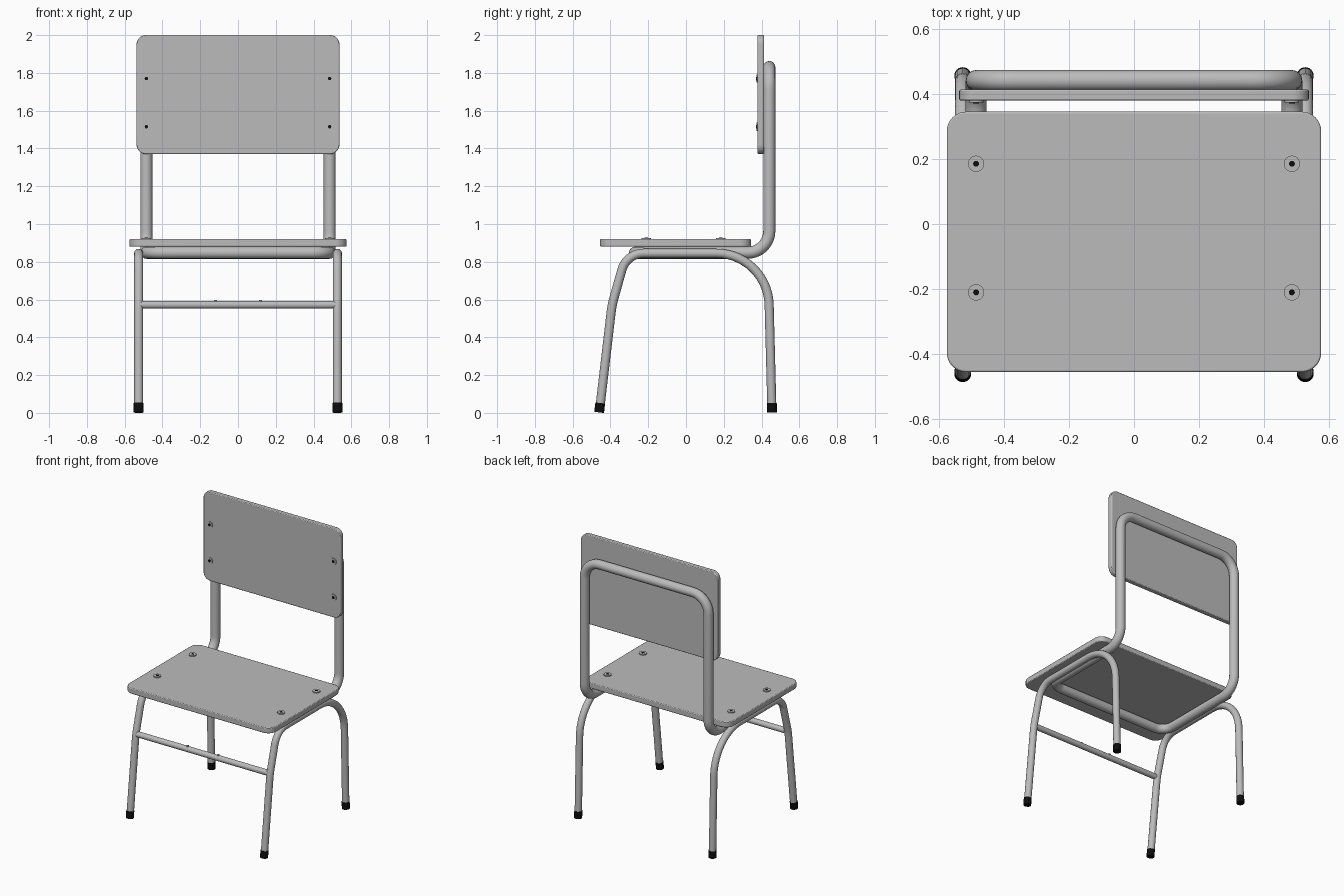
import bpy, bmesh, math
from mathutils import Vector

if "Cube" in bpy.data.objects:
    bpy.data.objects.remove(bpy.data.objects["Cube"])


def material(name, v):
    m = bpy.data.materials.new(name)
    m.diffuse_color = (v, v, v, 1)
    m.use_nodes = True
    m.node_tree.nodes["Principled BSDF"].inputs["Base Color"].default_value = m.diffuse_color
    return m


GREY = material("light grey", 0.5)
BLACK = material("black", 0.004)


def smooth(ob):
    bpy.ops.object.select_all(action='DESELECT')
    ob.select_set(True)
    bpy.context.view_layer.objects.active = ob
    bpy.ops.object.shade_smooth_by_angle(angle=math.radians(35))


def fillet(pts, radii, closed=False, steps=10):
    """Round the corners of a polyline with circular arcs."""
    pts = [Vector(p) for p in pts]
    n, out = len(pts), []
    for i, p in enumerate(pts):
        r = radii[i]
        if r == 0 or (not closed and i in (0, n - 1)):
            out.append(p)
            continue
        a = (pts[i - 1] - p).normalized()
        b = (pts[(i + 1) % n] - p).normalized()
        half = a.angle(b) / 2
        c = p + (a + b).normalized() * (r / math.sin(half))
        t = r / math.tan(half)
        u, v = p + a * t - c, p + b * t - c
        full = math.pi - 2 * half
        for k in range(steps + 1):
            f = k / steps
            out.append(c + (u * math.sin((1 - f) * full) + v * math.sin(f * full)) / math.sin(full))
    return out


def tube(name, path, r, closed=False):
    cu = bpy.data.curves.new(name, 'CURVE')
    cu.dimensions = '3D'
    cu.bevel_depth, cu.bevel_resolution, cu.use_fill_caps = r, 6, True
    sp = cu.splines.new('POLY')
    sp.points.add(len(path) - 1)
    for q, p in zip(sp.points, path):
        q.co = (*p, 1)
    sp.use_cyclic_u = closed
    cu.materials.append(GREY)
    ob = bpy.data.objects.new(name, cu)
    bpy.context.collection.objects.link(ob)
    bpy.ops.object.select_all(action='DESELECT')
    ob.select_set(True)
    bpy.context.view_layer.objects.active = ob
    bpy.ops.object.convert(target='MESH')
    smooth(bpy.context.view_layer.objects.active)


def panel(name, hw, hh, corner, thick, loc, rot=0):
    """Rounded board, centred on loc, optionally stood upright."""
    rect = [(-hw, -hh, 0), (hw, -hh, 0), (hw, hh, 0), (-hw, hh, 0)]
    bm = bmesh.new()
    f = bm.faces.new([bm.verts.new(p) for p in fillet(rect, [corner] * 4, True, 8)])
    ext = bmesh.ops.extrude_face_region(bm, geom=[f])['geom']
    bmesh.ops.translate(bm, vec=(0, 0, thick), verts=[g for g in ext if isinstance(g, bmesh.types.BMVert)])
    bmesh.ops.translate(bm, vec=(0, 0, -thick / 2), verts=bm.verts)
    bmesh.ops.recalc_face_normals(bm, faces=bm.faces)
    me = bpy.data.meshes.new(name)
    bm.to_mesh(me)
    bm.free()
    me.materials.append(GREY)
    ob = bpy.data.objects.new(name, me)
    ob.location, ob.rotation_euler = loc, (rot, 0, 0)
    bpy.context.collection.objects.link(ob)
    bev = ob.modifiers.new("edge", 'BEVEL')
    bev.width, bev.segments, bev.limit_method = 0.005, 2, 'ANGLE'
    bev.angle_limit = math.radians(50)
    smooth(ob)


def disc(name, r, h, loc, mat, rot=(0, 0, 0)):
    bpy.ops.mesh.primitive_cylinder_add(vertices=24, radius=r, depth=h, location=loc, rotation=rot)
    ob = bpy.context.object
    ob.name = name
    ob.data.materials.append(mat)
    smooth(ob)


# Boards
panel("seat", 0.575, 0.4, 0.06, 0.04, (0, -0.055, 0.9))
panel("backrest", 0.537, 0.315, 0.05, 0.034, (0, 0.396, 1.685), math.pi / 2)

# One closed tube carrying both the seat and the backrest
X, Y, Z = 0.485, 0.441, 0.848
loop = [(X, Y, 1.831), (-X, Y, 1.831), (-X, Y, Z), (-X, -0.27, Z), (X, -0.27, Z), (X, Y, Z)]
tube("seat_and_back_frame", fillet(loop, [0.12, 0.12, 0.115, 0.09, 0.09, 0.115], True), 0.032, True)

# Side leg arches with dark foot caps
for s, side in ((-1, "left"), (1, "right")):
    x = s * 0.526
    arch = [(x, -0.458, 0.01), (x, -0.392, 0.57), (x, -0.315, 0.845), (x, 0.433, 0.845), (x, 0.455, 0.01)]
    tube(side + "_leg_arch", fillet(arch, [0, 0.5, 0.12, 0.28, 0], steps=14), 0.024)
    for end, y, lean in (("front", -0.457, math.atan(-0.118)), ("rear", 0.455, math.atan(0.026))):
        disc(f"{side}_{end}_foot_cap", 0.026, 0.05, (x, y, 0.0275), BLACK, (lean, 0, 0))

# Front stretcher and its small rivets
tube("front_stretcher", [(-0.515, -0.392, 0.572), (0.515, -0.392, 0.572)], 0.02)
for s in (-1, 1):
    disc("stretcher_rivet", 0.008, 0.01, (s * 0.12, -0.392, 0.592), GREY)

# Screws: raised heads with dark sockets
for s in (-1, 1):
    for y in (0.185, -0.21):
        disc("seat_screw", 0.025, 0.012, (s * X, y, 0.921), GREY)
        disc("seat_screw_socket", 0.009, 0.004, (s * X, y, 0.9265), BLACK)
    for z in (1.77, 1.515):
        disc("back_screw", 0.022, 0.01, (s * X, 0.378, z), GREY, (math.pi / 2, 0, 0))
        disc("back_screw_socket", 0.009, 0.004, (s * X, 0.3725, z), BLACK, (math.pi / 2, 0, 0))
